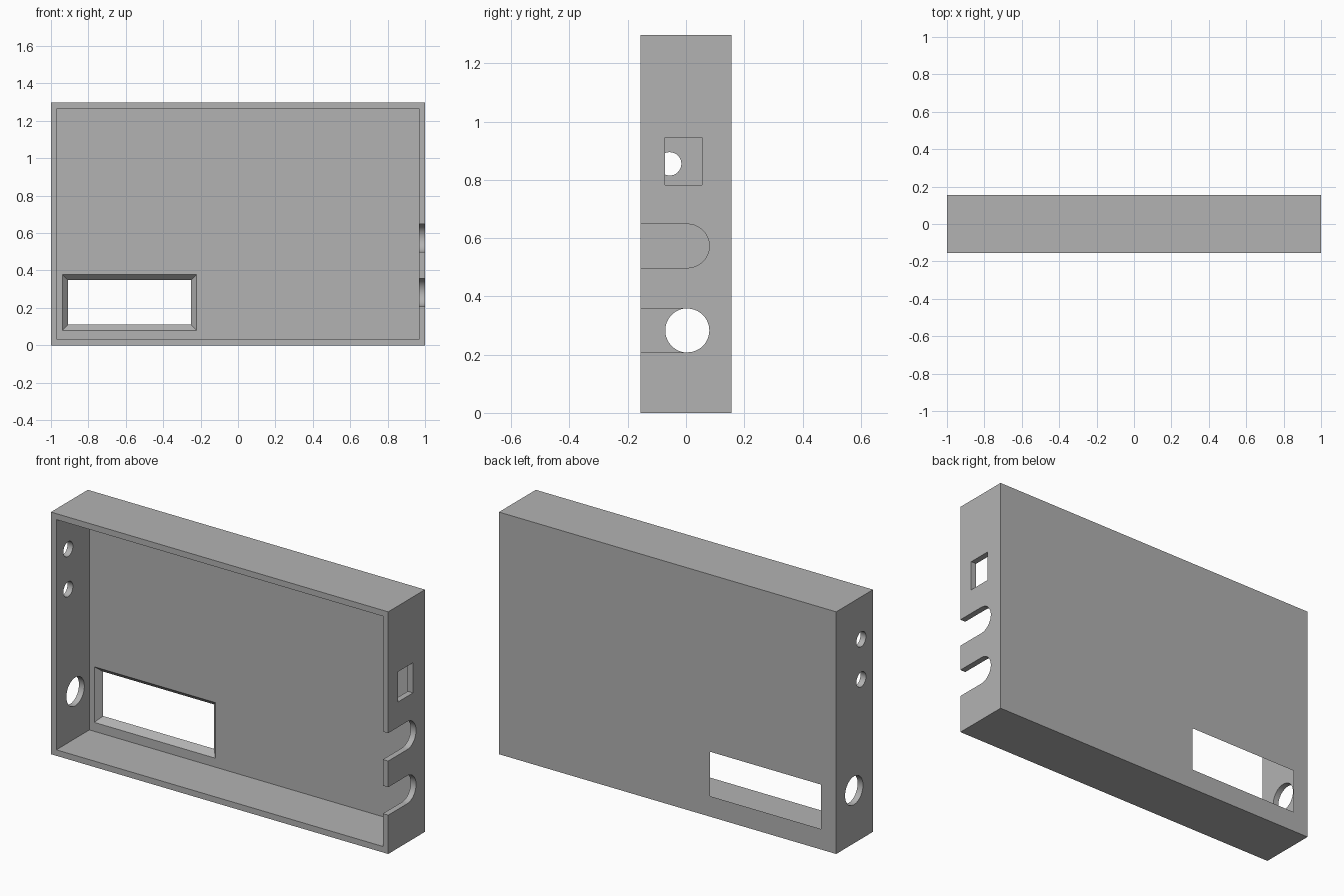
import bpy
import bmesh
from math import pi, radians
from mathutils import Matrix, Vector

default = bpy.data.objects.get("Cube")
if default:
    bpy.data.objects.remove(default, do_unlink=True)

W, D, H, T = 1.0, 0.156, 1.298, 0.032   # half width, half depth, height, wall

grey = bpy.data.materials.new("mid grey")
grey.use_nodes = True
colour = (0.448, 0.448, 0.448, 1)
grey.diffuse_color = colour
grey.node_tree.nodes["Principled BSDF"].inputs["Base Color"].default_value = colour


def make_object(name, bm):
    bmesh.ops.recalc_face_normals(bm, faces=bm.faces)
    mesh = bpy.data.meshes.new(name)
    bm.to_mesh(mesh)
    bm.free()
    mesh.materials.append(grey)
    obj = bpy.data.objects.new(name, mesh)
    bpy.context.collection.objects.link(obj)
    return obj


def box(name, lo, hi):
    lo, hi = Vector(lo), Vector(hi)
    bm = bmesh.new()
    bmesh.ops.create_cube(bm, size=1)
    bmesh.ops.scale(bm, vec=hi - lo, verts=bm.verts)
    bmesh.ops.translate(bm, vec=(lo + hi) / 2, verts=bm.verts)
    return make_object(name, bm)


def side_hole(name, side, y, z, radius):
    """Round cutter through the wall at x = side; returns its bmesh object."""
    bm = bmesh.new()
    bmesh.ops.create_cone(bm, cap_ends=True, segments=64, radius1=radius, radius2=radius,
                          depth=0.2, matrix=Matrix.Translation((side, y, z)) @ Matrix.Rotation(pi / 2, 4, "Y"))
    return make_object(name, bm)


def side_slot(name, side, y, z, radius):
    """Round-ended cutter open toward the front."""
    bm = bmesh.new()
    bmesh.ops.create_cone(bm, cap_ends=True, segments=64, radius1=radius, radius2=radius,
                          depth=0.2, matrix=Matrix.Translation((side, y, z)) @ Matrix.Rotation(pi / 2, 4, "Y"))
    # Stretch the front half of the round past the front rim
    for v in bm.verts:
        if v.co.y < y - 0.0001:
            v.co.y -= 0.3
    return make_object(name, bm)


def window_cutter(name, centre, half, taper):
    """Tapered rectangular cutter through the back panel, wider inside."""
    extra = 0.02
    slope = taper / T
    bm = bmesh.new()
    bmesh.ops.create_cube(bm, size=2)
    for v in bm.verts:
        inside = v.co.y < 0
        grow = taper + slope * extra if inside else -slope * extra
        v.co = Vector((centre[0] + v.co.x * (half[0] + grow),
                       D - T - extra if inside else D + extra,
                       centre[1] + v.co.z * (half[1] + grow)))
    return make_object(name, bm)


# Open-fronted shell
case = box("case_shell", (-W, -D, 0), (W, D, H))
cutters = [
    box("cavity_cutter", (-W + T, -D - 0.1, T), (W - T, D - T, H - T)),
    window_cutter("window_cutter", (-0.58, 0.229), (0.329, 0.119), 0.03),
    # Right-hand wall: three round holes
    side_hole("large_hole_cutter", -W, 0.005, 0.283, 0.076),
    side_hole("lower_small_hole_cutter", -W, -0.056, 0.855, 0.04),
    side_hole("upper_small_hole_cutter", -W, -0.056, 1.07, 0.04),
    # Left-hand wall: two slots and a rectangular port
    side_slot("lower_slot_cutter", W, 0.005, 0.283, 0.075),
    side_slot("upper_slot_cutter", W, 0.005, 0.573, 0.075),
    box("port_cutter", (W - 0.1, -0.072, 0.783), (W + 0.1, 0.055, 0.945)),
]

bpy.ops.object.select_all(action="DESELECT")
bpy.context.view_layer.objects.active = case
case.select_set(True)
for cutter in cutters:
    cutter.hide_render = True
    mod = case.modifiers.new(cutter.name, "BOOLEAN")
    mod.operation = "DIFFERENCE"
    mod.solver = "EXACT"
    mod.object = cutter
    bpy.ops.object.modifier_apply(modifier=mod.name)
    bpy.data.objects.remove(cutter, do_unlink=True)

bpy.ops.object.shade_smooth_by_angle(angle=radians(30))
